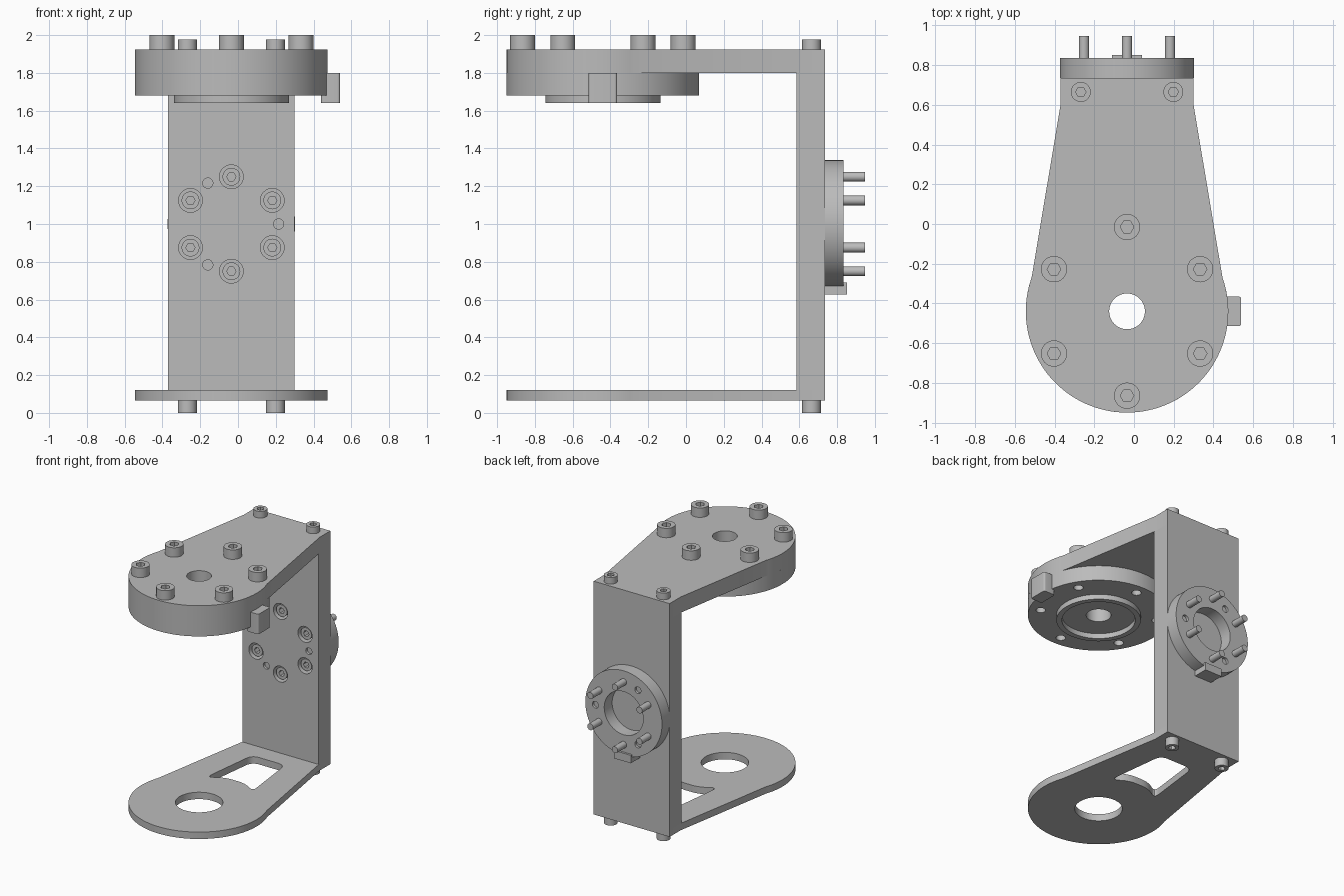
import bpy, bmesh
from math import sin, cos, pi, radians, sqrt
from mathutils import Vector

if "Cube" in bpy.data.objects:
    bpy.data.objects.remove(bpy.data.objects["Cube"], do_unlink=True)

metal = bpy.data.materials.new("grey_metal")
metal.use_nodes = True
GREY = (0.5, 0.5, 0.5, 1)
metal.diffuse_color = GREY
metal.node_tree.nodes["Principled BSDF"].inputs["Base Color"].default_value = GREY

CX, CY, CZ = -0.035, -0.44, 1.0      # shared axis, disc centre, hub centre height
DISC_R, HALF_W = 0.51, 0.335
POST_FRONT, POST_BACK = 0.585, 0.735
parts = []


def circle(x, y, r, n=64):
    return [(x + r * cos(2 * pi * i / n), y + r * sin(2 * pi * i / n)) for i in range(n)]


def ring_points(x, y, r, count, start=0):
    return [(x + r * cos(start + 2 * pi * i / count),
             y + r * sin(start + 2 * pi * i / count)) for i in range(count)]


def rect(x0, x1, y0, y1):
    return [(x0, y0), (x1, y0), (x1, y1), (x0, y1)]


def rounded(points, radius, steps=8):
    """Round every corner of a polygon."""
    out = []
    pts = [Vector(p) for p in points]
    for i, p in enumerate(pts):
        a = p + (pts[i - 1] - p).normalized() * radius
        b = p + (pts[(i + 1) % len(pts)] - p).normalized() * radius
        for k in range(steps + 1):
            t = k / steps
            out.append(tuple(a * (1 - t) ** 2 + p * 2 * t * (1 - t) + b * t * t))
    return out


def extrude(name, loops, lo, hi, axis="Z"):
    """Extrude outlines (first the outer one, then its holes) from lo to hi along an axis."""
    curve = bpy.data.curves.new(name, "CURVE")
    curve.dimensions = "2D"
    curve.fill_mode = "BOTH"
    curve.extrude = (hi - lo) / 2
    for loop in loops:
        spline = curve.splines.new("POLY")
        spline.points.add(len(loop) - 1)
        for point, (x, y) in zip(spline.points, loop):
            point.co = (x, y, 0, 1)
        spline.use_cyclic_u = True
    temp = bpy.data.objects.new(name + "_outline", curve)
    bpy.context.collection.objects.link(temp)
    graph = bpy.context.evaluated_depsgraph_get()
    mesh = bpy.data.meshes.new_from_object(temp.evaluated_get(graph))
    bpy.data.objects.remove(temp, do_unlink=True)
    bm = bmesh.new()
    bm.from_mesh(mesh)
    bmesh.ops.remove_doubles(bm, verts=bm.verts, dist=0.0001)
    bmesh.ops.recalc_face_normals(bm, faces=bm.faces)
    bm.to_mesh(mesh)
    bm.free()
    mesh.materials.clear()
    mesh.materials.append(metal)
    obj = bpy.data.objects.new(name, mesh)
    bpy.context.collection.objects.link(obj)
    mid = (lo + hi) / 2
    if axis == "Y":
        obj.rotation_euler.x = pi / 2
        obj.location.y = mid
    else:
        obj.location.z = mid
    parts.append(obj)
    return obj


def socket_head(name, x, y, r, base, top, axis="Z"):
    """Cylindrical bolt head with a hexagonal socket in its top end."""
    floor = base + (top - base) * 0.4
    hexagon = circle(x, y, r * 0.52, 6)
    extrude(name + "_base", [circle(x, y, r, 32)], min(base, floor), max(base, floor), axis)
    extrude(name + "_rim", [circle(x, y, r, 32), hexagon], min(floor, top), max(floor, top), axis)


# Teardrop outline shared by both arms
start = radians(19.5)
sweep = pi + 2 * start
outline = [(CX + DISC_R * cos(start - sweep * i / 72),
            CY + DISC_R * sin(start - sweep * i / 72)) for i in range(73)]
outline += [(CX - HALF_W, 0.6), (CX - HALF_W, POST_BACK),
            (CX + HALF_W, POST_BACK), (CX + HALF_W, 0.6)]

# Lower arm with round hole and rounded window that follows the hole
window = rounded([(CX - 0.205, CY + 0.38), (CX - 0.09, CY + 0.455),
                  (CX + 0.09, CY + 0.455), (CX + 0.205, CY + 0.38),
                  (CX + 0.145, CY + 0.875), (CX - 0.145, CY + 0.875)], 0.065)
extrude("lower_arm", [outline, circle(CX, CY, 0.172), window], 0.065, 0.12)

# Upper arm, disc and stepped ring beneath it
bore = circle(CX, CY, 0.09)
bolt_spots = ring_points(CX, CY, 0.425, 6, pi / 6)
extrude("upper_arm", [outline, bore], 1.80, 1.925)
extrude("disc", [circle(CX, CY, DISC_R, 96), bore]
        + [circle(x, y, 0.035, 24) for x, y in bolt_spots], 1.68, 1.80)
extrude("disc_ring", [circle(CX, CY, 0.305), circle(CX, CY, 0.265)], 1.64, 1.68)
extrude("disc_tab", [rounded(rect(0.44, 0.54, -0.515, -0.365), 0.015, 4)], 1.64, 1.80)
for i, (x, y) in enumerate(bolt_spots):
    socket_head(f"disc_bolt_{i}", x, y, 0.066, 1.925, 2.0)

# Screws fixing the arms to the post
for side, x in (("right", CX - 0.233), ("left", CX + 0.233)):
    socket_head(f"top_screw_{side}", x, 0.665, 0.05, 1.925, 1.978)
    socket_head(f"bottom_screw_{side}", x, 0.665, 0.05, 0.065, 0.0)

# Post with counterbores and dowel holes
hub_spots = ring_points(CX, CZ, 0.25, 6, pi / 6)
pin_spots = ring_points(CX, CZ, 0.25, 3)
pin_holes = [circle(x, z, 0.027, 24) for x, z in pin_spots]
extrude("post", [rect(CX - HALF_W, CX + HALF_W, 0.12, 1.80)]
        + [circle(x, z, 0.063, 32) for x, z in hub_spots] + pin_holes,
        POST_FRONT, POST_BACK, "Y")

# Rear hub with recess, tab, bolts and dowel pins
extrude("hub", [circle(CX, CZ, 0.338, 96), circle(CX, CZ, 0.172)] + pin_holes,
        POST_BACK, 0.835, "Y")
extrude("hub_tab", [rect(CX - 0.075, CX + 0.075, 0.627, 0.69)], POST_BACK, 0.852, "Y")
for i, (x, z) in enumerate(hub_spots):
    socket_head(f"hub_bolt_{i}", x, z, 0.047, 0.70, 0.60, "Y")
    extrude(f"hub_bolt_shaft_{i}", [circle(x, z, 0.026, 24)], 0.70, 0.947, "Y")
for i, hole in enumerate(pin_holes):
    extrude(f"dowel_pin_{i}", [hole], 0.605, 0.815, "Y")

# Smooth round walls, keep edges sharp
bpy.ops.object.select_all(action="DESELECT")
for obj in parts:
    obj.select_set(True)
bpy.context.view_layer.objects.active = parts[0]
bpy.ops.object.shade_smooth_by_angle(angle=radians(30))
